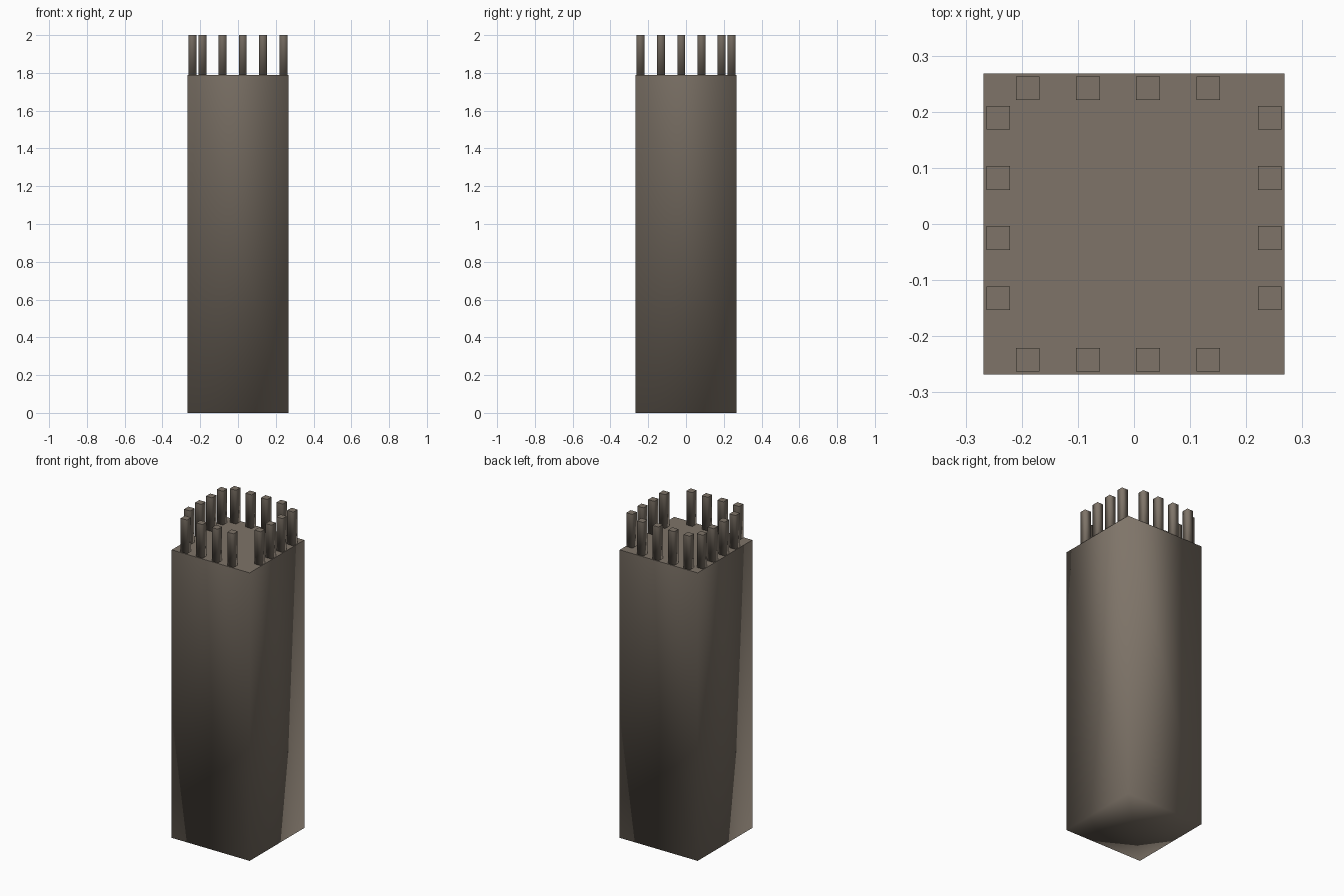
import bpy, bmesh

if "Cube" in bpy.data.objects:
    bpy.data.objects.remove(bpy.data.objects["Cube"])

HALF, BODY_TOP, TOP = 0.268, 1.79, 2.0
STEP, SIZE, RIM = 0.107, 0.042, 0.242

stone = bpy.data.materials.new("stone")
stone.diffuse_color = (0.21, 0.175, 0.14, 1)
stone.use_nodes = True
stone.node_tree.nodes["Principled BSDF"].inputs["Base Color"].default_value = stone.diffuse_color


def finish(bm, name):
    mesh = bpy.data.meshes.new(name)
    bm.to_mesh(mesh)
    bm.free()
    mesh.materials.append(stone)
    for p in mesh.polygons:
        p.use_smooth = True
    obj = bpy.data.objects.new(name, mesh)
    bpy.context.collection.objects.link(obj)
    return obj


def box(name, x, y, z0, z1, size, fan_bottom=False):
    bm = bmesh.new()
    bmesh.ops.create_cube(bm, size=1)
    for v in bm.verts:
        v.co = (x + v.co.x * size, y + v.co.y * size, z0 + (v.co.z + 0.5) * (z1 - z0))
    bm.normal_update()
    if fan_bottom:
        bmesh.ops.poke(bm, faces=[f for f in bm.faces if f.normal.z < -0.9])
    # keep the flat top crisp while the walls blend softly
    for f in bm.faces:
        if f.normal.z > 0.9:
            for e in f.edges:
                e.smooth = False
    return finish(bm, name)


# tower shaft
box("tower_shaft", 0, 0, 0, BODY_TOP, 2 * HALF, fan_bottom=True)

# battlement posts: four per side, offset towards one corner
for i in range(4):
    a = -0.189 + i * STEP
    for side, s in (("a", -1), ("b", 1)):
        box(f"post_x_{side}_{i}", a, s * RIM, BODY_TOP, TOP, SIZE)
        box(f"post_y_{side}_{i}", s * RIM, -a, BODY_TOP, TOP, SIZE)
